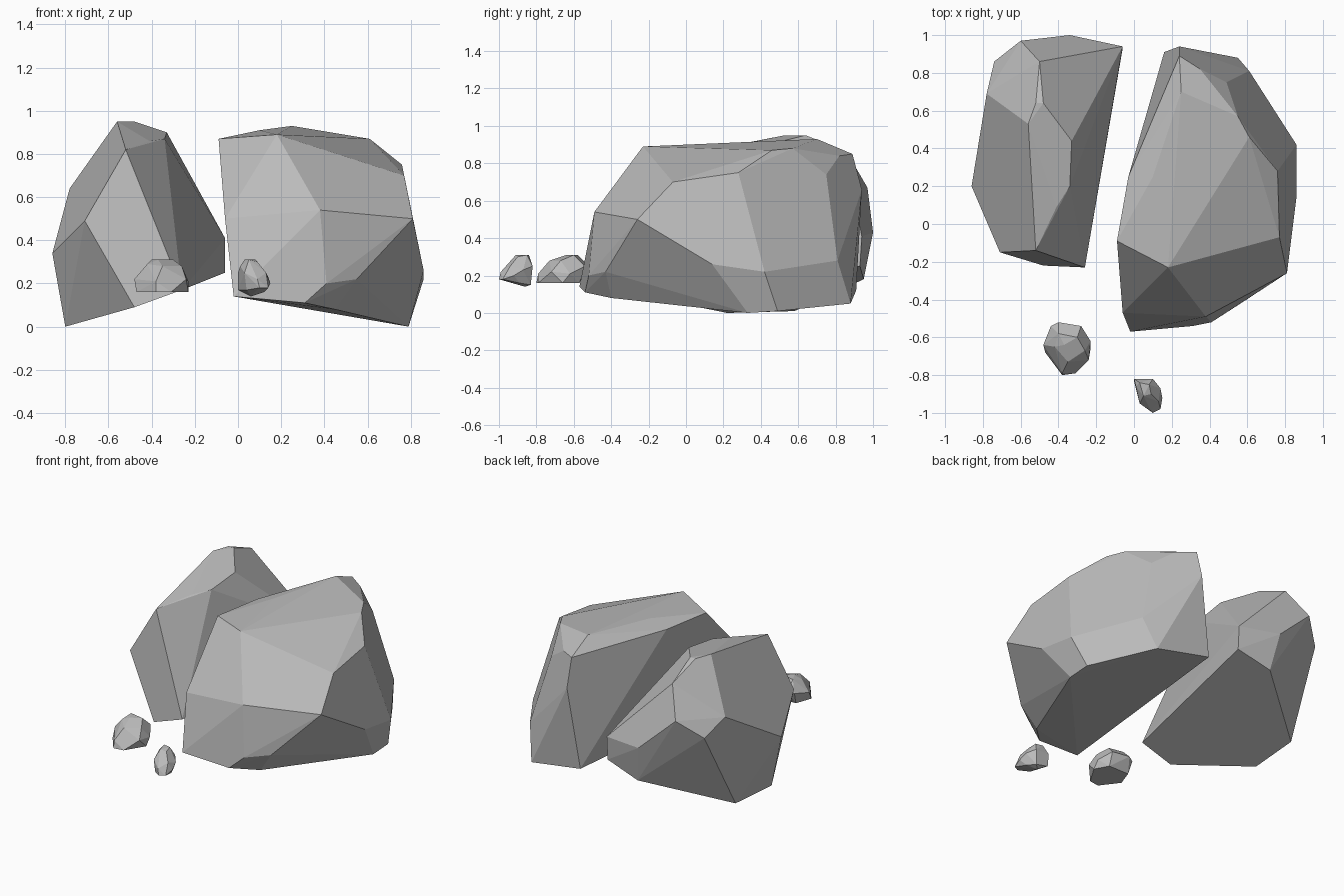
import bpy
import bmesh
import math

# Remove the default object only
default_cube = bpy.data.objects.get("Cube")
if default_cube is not None:
    bpy.data.objects.remove(default_cube, do_unlink=True)


def make_material(name, colour):
    material = bpy.data.materials.new(name)
    material.use_nodes = True
    material.diffuse_color = colour
    shader = next(n for n in material.node_tree.nodes if n.type == "BSDF_PRINCIPLED")
    shader.inputs["Base Color"].default_value = colour
    shader.inputs["Roughness"].default_value = 0.9
    return material


stone_grey = make_material("stone grey", (0.5, 0.5, 0.5, 1))


def make_rock(name, *corner_groups):
    """Wrap a faceted stone around its chiselled corners, given in hundredths."""
    bm = bmesh.new()
    for group in corner_groups:
        for corner in group:
            bm.verts.new([value / 100 for value in corner])
    hull = bmesh.ops.convex_hull(bm, input=list(bm.verts))
    unused = set(hull["geom_interior"]) | set(hull["geom_unused"])
    loose = [item for item in unused if isinstance(item, bmesh.types.BMVert)]
    bmesh.ops.delete(bm, geom=loose, context="VERTS")
    # Merge nearly level triangles into broad flat facets
    bmesh.ops.dissolve_limit(bm, angle_limit=math.radians(4),
                             verts=list(bm.verts), edges=list(bm.edges))
    bmesh.ops.recalc_face_normals(bm, faces=list(bm.faces))
    mesh = bpy.data.meshes.new(name)
    bm.to_mesh(mesh)
    bm.free()
    mesh.materials.append(stone_grey)
    rock = bpy.data.objects.new(name, mesh)
    bpy.context.scene.collection.objects.link(rock)
    return rock


# Large boulder on the model's left
crown = [(18, -23, 89), (77, -7, 70), (76, 28, 75), (61, 46, 87), (55, 57, 88),
         (25, 70, 93), (10, 25, 91), (12, 0, 90), (-9, -9, 87), (-3, 25, 87)]
shoulder = [(38, -49, 54), (81, -26, 50), (-6, -47, 50), (49, 75, 74),
            (35, 82, 84), (24, 89, 85), (24, 94, 66)]
foot = [(86, 42, 22), (86, 14, 26), (61, 81, 28), (55, 88, 5), (16, 91, 12),
        (79, 49, 1), (79, 33, 0), (45, -40, 8), (31, -54, 11), (-2, -57, 14),
        (41, -52, 20), (55, -43, 22)]
make_rock("left_boulder", crown, shoulder, foot)

# Large boulder on the model's right
crown = [(-56, 53, 95), (-52, 64, 95), (-48, 64, 95), (-33, 44, 90),
         (-34, 20, 87), (-41, 9, 86), (-52, -14, 82), (-50, 86, 86)]
shoulder = [(-71, -15, 49), (-86, 20, 34), (-78, 69, 64), (-74, 86, 55),
            (-60, 97, 67), (-34, 100, 43), (-6, 94, 41)]
foot = [(-80, 22, 0), (-78, 58, 1), (-30, 95, 18), (-6, 93, 25),
        (-22, 25, 20), (-26, -23, 17), (-48, -22, 9)]
make_rock("right_boulder", crown, shoulder, foot)

# Flat-bottomed pebble in front of the right boulder
crown = [(-40, -58, 31), (-37, -64, 31), (-30, -60, 31), (-42, -65, 29),
         (-35, -73, 28), (-26, -67, 28)]
shoulder = [(-48, -64, 22), (-44, -54, 24), (-40, -52, 25), (-28, -54, 25),
            (-23, -62, 21), (-24, -72, 22), (-38, -79, 21)]
foot = [(-47, -68, 16), (-43, -57, 16), (-28, -57, 16), (-23, -66, 16),
        (-31, -79, 16), (-38, -80, 16)]
make_rock("large_pebble", crown, shoulder, foot)

# Small pebble at the very front
crown = [(3, -84, 31), (8, -85, 31), (5, -91, 31), (9, -90, 30), (1, -86, 28)]
shoulder = [(0, -82, 25), (10, -82, 25), (14, -87, 23), (13, -94, 25),
            (3, -95, 25), (15, -92, 20), (9, -99, 22)]
foot = [(0, -83, 17), (9, -83, 15), (14, -98, 18), (10, -100, 18),
        (4, -95, 17), (6, -86, 14), (12, -89, 16)]
make_rock("small_pebble", crown, shoulder, foot)
